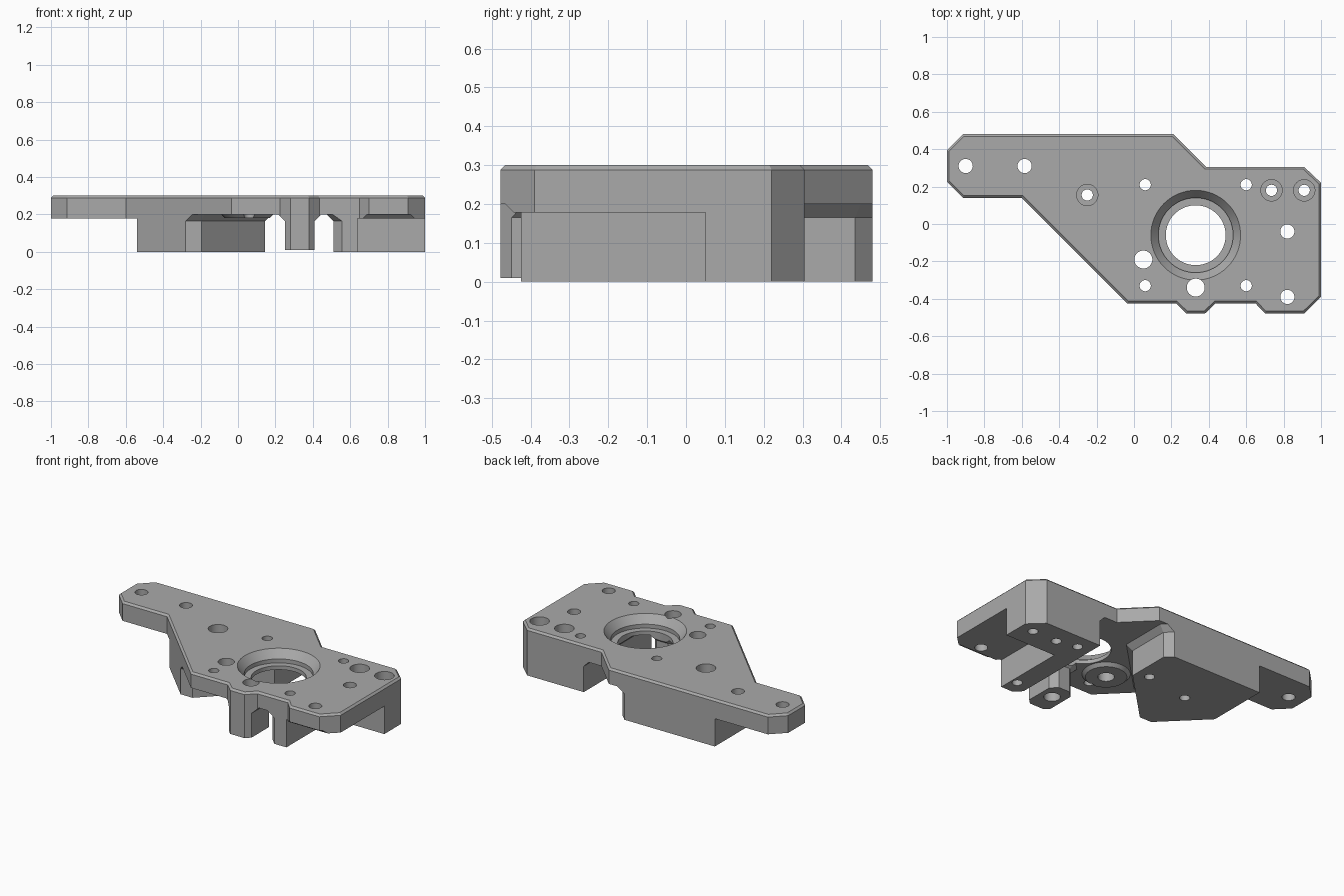
import bpy
import bmesh
import math
from mathutils import Vector

old = bpy.data.objects.get("Cube")
if old:
    bpy.data.objects.remove(old, do_unlink=True)

grey = bpy.data.materials.new("machined_grey")
grey.use_nodes = True
colour = (0.40, 0.40, 0.40, 1)
grey.diffuse_color = colour
grey.node_tree.nodes["Principled BSDF"].inputs["Base Color"].default_value = colour


def offset(points, amount):
    """Push a counter-clockwise polygon outwards with mitred corners."""
    result = []
    for i, point in enumerate(points):
        p = Vector(point)
        a = (p - Vector(points[i - 1])).normalized()
        b = (Vector(points[(i + 1) % len(points)]) - p).normalized()
        na, nb = Vector((a.y, -a.x)), Vector((b.y, -b.x))
        result.append(p + (na + nb) * amount / (1 + na.dot(nb)))
    return result


def loft(name, rings):
    """Solid through equal rings given as (polygon, height)."""
    bm = bmesh.new()
    loops = [[bm.verts.new((p[0], p[1], z)) for p in pts] for pts, z in rings]
    bm.faces.new(loops[0])
    bm.faces.new(loops[-1])
    n = len(loops[0])
    for low, high in zip(loops, loops[1:]):
        for i in range(n):
            j = (i + 1) % n
            bm.faces.new((low[i], low[j], high[j], high[i]))
    bmesh.ops.recalc_face_normals(bm, faces=bm.faces)
    mesh = bpy.data.meshes.new(name)
    bm.to_mesh(mesh)
    bm.free()
    mesh.materials.append(grey)
    obj = bpy.data.objects.new(name, mesh)
    bpy.context.collection.objects.link(obj)
    return obj


def box(name, x0, x1, y0, y1, z0, z1):
    base = [(x0, y0), (x1, y0), (x1, y1), (x0, y1)]
    return loft(name, [(base, z0), (base, z1)])


def turned(name, x, y, profile, sides=32):
    """Round solid from (radius, height) steps."""
    turn = [math.tau * i / sides for i in range(sides)]
    return loft(name, [([(x + r * math.cos(t), y + r * math.sin(t)) for t in turn], z)
                       for r, z in profile])


def cut(target, cutter):
    mod = target.modifiers.new("cut", "BOOLEAN")
    mod.operation, mod.solver, mod.object = "DIFFERENCE", "EXACT", cutter
    bpy.context.view_layer.objects.active = target
    bpy.ops.object.modifier_apply(modifier=mod.name)
    bpy.data.objects.remove(cutter, do_unlink=True)


def flared(name, points):
    """Straight leg that widens where it meets the plate."""
    wide = offset(points, 0.035)
    return loft(name, [(points, -0.3), (points, 0.165), (wide, 0.2), (wide, 0.4)])


# Outer body with a fine chamfer round the top edge
outline = [(-1, 0.225), (-0.915, 0.14), (-0.6, 0.14), (-0.035, -0.425),
           (0.225, -0.425), (0.28, -0.478), (0.38, -0.478), (0.435, -0.425),
           (0.65, -0.425), (0.70, -0.478), (0.91, -0.478), (1, -0.39),
           (1, 0.22), (0.91, 0.305), (0.385, 0.305), (0.21, 0.48),
           (-0.915, 0.48), (-1, 0.395)]
body = loft("bracket_body", [(outline, 0), (outline, 0.288),
                             (offset(outline, -0.012), 0.3)])

# Pocket under the plate, leaving the two blocks, the front post and a boss
pocket = box("pocket", -1.4, 1.4, -0.9, 0.9, -0.2, 0.2)
cut(pocket, flared("left_block", [(-1.6, -0.18), (-0.195, -0.18), (0.145, 0.16),
                                  (0.145, 0.435), (-0.4, 0.98), (-1.6, 0.98)]))
cut(pocket, flared("right_block", [(0.51, -0.38), (0.56, -0.43), (1.6, -0.43),
                                   (1.6, 1), (0.51, 1)]))
cut(pocket, flared("front_post", [(0.25, -1), (0.41, -1), (0.41, -0.27),
                                  (0.37, -0.23), (0.29, -0.23), (0.25, -0.27)]))
cut(pocket, turned("round_boss", 0.05, -0.19, [(0.12, 0.18), (0.14, 0.2), (0.14, 0.25)]))
cut(body, pocket)

# Clearances under the arm, the front corner and the post
cut(body, box("arm_clearance", -1.2, -0.54, -0.6, 0.6, -0.1, 0.178))
cut(body, box("corner_clearance", 0.64, 1.2, -0.6, 0.05, -0.1, 0.178))
cut(body, box("post_clearance", 0.2, 0.45, -0.6, -0.15, -0.1, 0.01))

# Large bearing seat
cut(body, turned("bearing_seat", 0.33, -0.06, [(0.16, -0.1), (0.16, 0.225), (0.2, 0.225),
                                               (0.2, 0.25), (0.24, 0.3), (0.24, 0.4)], 64))

# Plain holes grouped by radius
holes = {0.038: [(-0.9, 0.31), (-0.585, 0.31), (0.82, -0.04), (0.82, -0.39)],
         0.03: [(0.06, 0.21), (0.6, 0.21), (0.06, -0.33), (0.6, -0.33)],
         0.048: [(0.05, -0.19), (0.33, -0.34)]}
for radius, places in holes.items():
    for x, y in places:
        cut(body, turned("hole", x, y, [(radius, -0.1), (radius, 0.4)]))

# Counterbored screw holes
for x, y in [(-0.25, 0.155), (0.735, 0.18), (0.91, 0.18)]:
    cut(body, turned("screw_hole", x, y, [(0.03, -0.1), (0.03, 0.18),
                                          (0.057, 0.18), (0.057, 0.4)]))

# Smooth the round walls, keep the edges crisp
bpy.ops.object.select_all(action="DESELECT")
body.select_set(True)
bpy.context.view_layer.objects.active = body
bpy.ops.object.shade_smooth_by_angle(angle=math.radians(25))
